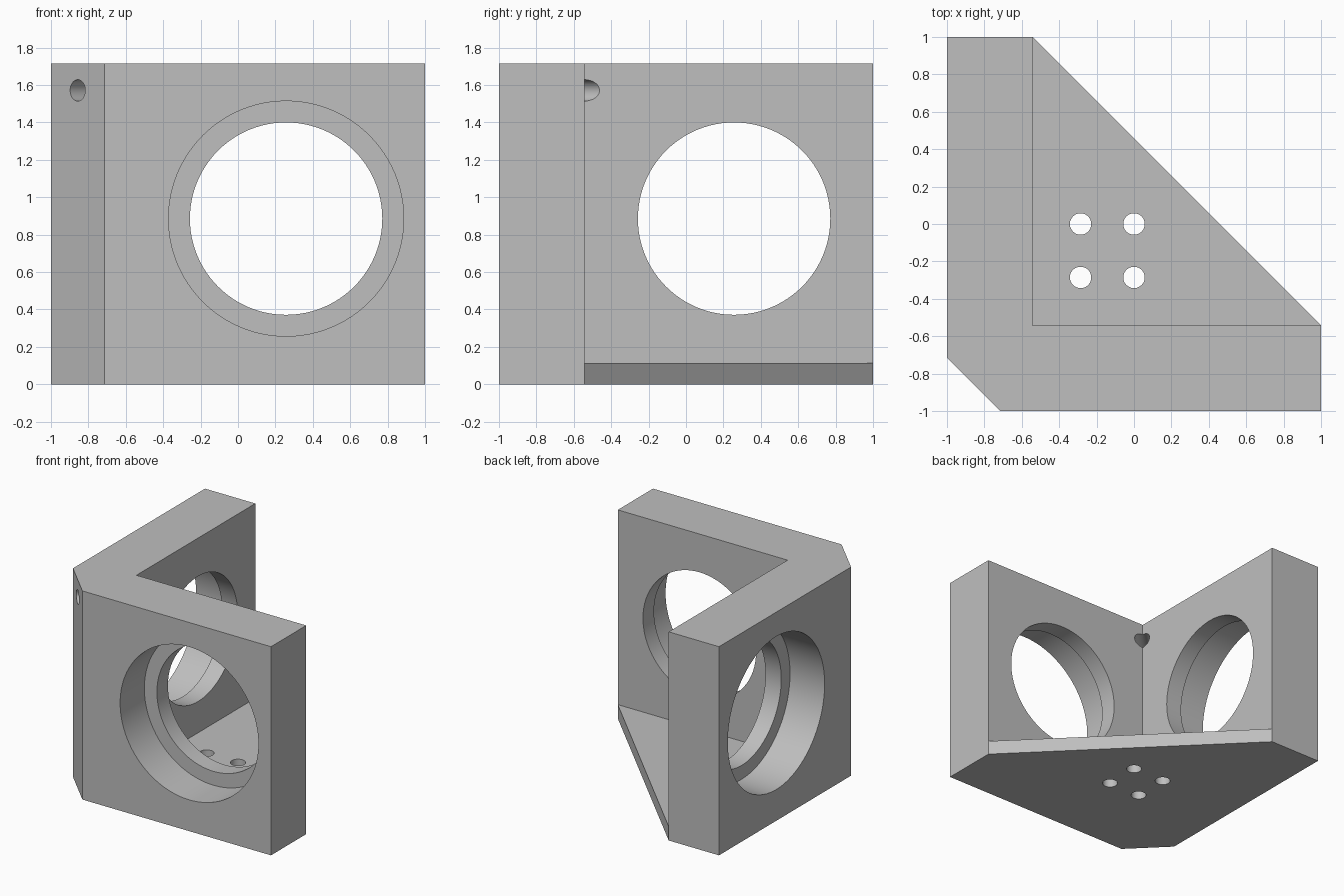
import bpy
import bmesh
from mathutils import Vector

if "Cube" in bpy.data.objects:
    bpy.data.objects.remove(bpy.data.objects["Cube"], do_unlink=True)

U = 1 / 35                      # one design unit
HEIGHT, FLOOR = 60 * U, 4 * U
INNER = -19 * U                 # inner wall faces
CHAMFER = -25 * U
BORE_C, BORE_Z = 9 * U, 31 * U
PIN_R = 2 * U

grey = bpy.data.materials.new("light grey")
grey.use_nodes = True
grey.diffuse_color = (0.52, 0.52, 0.52, 1)
grey.node_tree.nodes["Principled BSDF"].inputs["Base Color"].default_value = grey.diffuse_color


def new_object(name, bm):
    bmesh.ops.recalc_face_normals(bm, faces=bm.faces)
    mesh = bpy.data.meshes.new(name)
    bm.to_mesh(mesh)
    bm.free()
    mesh.materials.append(grey)
    obj = bpy.data.objects.new(name, mesh)
    bpy.context.collection.objects.link(obj)
    return obj


# Corner bracket: two walls in an L with a triangular floor between them
plan = {"a": (-1, CHAMFER), "b": (CHAMFER, -1), "c": (1, -1),
        "d": (1, INNER), "e": (INNER, 1), "f": (-1, 1), "g": (INNER, INNER)}
levels = {"0": 0, "1": FLOOR, "2": HEIGHT}
faces = ["a0 b0 c0 d0 e0 f0", "a2 b2 c2 d2 g2 e2 f2", "d1 e1 g1",
         "a0 b0 b2 a2", "b0 c0 c2 b2", "c0 d0 d1 d2 c2", "d0 e0 e1 d1",
         "e0 f0 f2 e2 e1", "f0 a0 a2 f2", "g1 e1 e2 g2", "d1 g1 g2 d2"]
bm = bmesh.new()
verts = {}
for face in faces:
    for key in face.split():
        if key not in verts:
            verts[key] = bm.verts.new((*plan[key[0]], levels[key[1]]))
    bm.faces.new([verts[key] for key in face.split()])
bracket = new_object("corner_bracket", bm)


def drill(start, end, radius, sides=96):
    """Cut a round hole along the line from start to end."""
    start, end = Vector(start), Vector(end)
    axis = end - start
    bm = bmesh.new()
    bmesh.ops.create_cone(bm, cap_ends=True, segments=sides, radius1=radius,
                          radius2=radius, depth=axis.length)
    turn = axis.to_track_quat("Z", "Y").to_matrix().to_4x4()
    bmesh.ops.transform(bm, matrix=turn, verts=bm.verts)
    bmesh.ops.translate(bm, vec=(start + end) / 2, verts=bm.verts)
    cutter = new_object("hole_cutter", bm)
    cutter.hide_render = True
    mod = bracket.modifiers.new("hole", "BOOLEAN")
    mod.operation = "DIFFERENCE"
    mod.solver = "EXACT"
    mod.object = cutter
    bpy.ops.object.modifier_apply(modifier=mod.name)
    bpy.data.objects.remove(cutter, do_unlink=True)


bpy.context.view_layer.objects.active = bracket
bracket.select_set(True)

# Stepped bore in each wall, wide on the outside with a lip inside
for radius, inner_end in ((22 * U, -24 * U), (18 * U, -0.4)):
    drill((BORE_C, -1.2, BORE_Z), (BORE_C, inner_end, BORE_Z), radius)
    drill((-1.2, BORE_C, BORE_Z), (inner_end, BORE_C, BORE_Z), radius)

# Diagonal hole through the chamfered corner
drill((-1.1, -1.1, 55 * U), (-0.35, -0.35, 55 * U), PIN_R, 48)

# Four mounting holes in the floor
for x in (-10 * U, 0):
    for y in (-10 * U, 0):
        drill((x, y, -0.1), (x, y, 0.25), PIN_R, 48)

bpy.ops.object.shade_smooth_by_angle()
